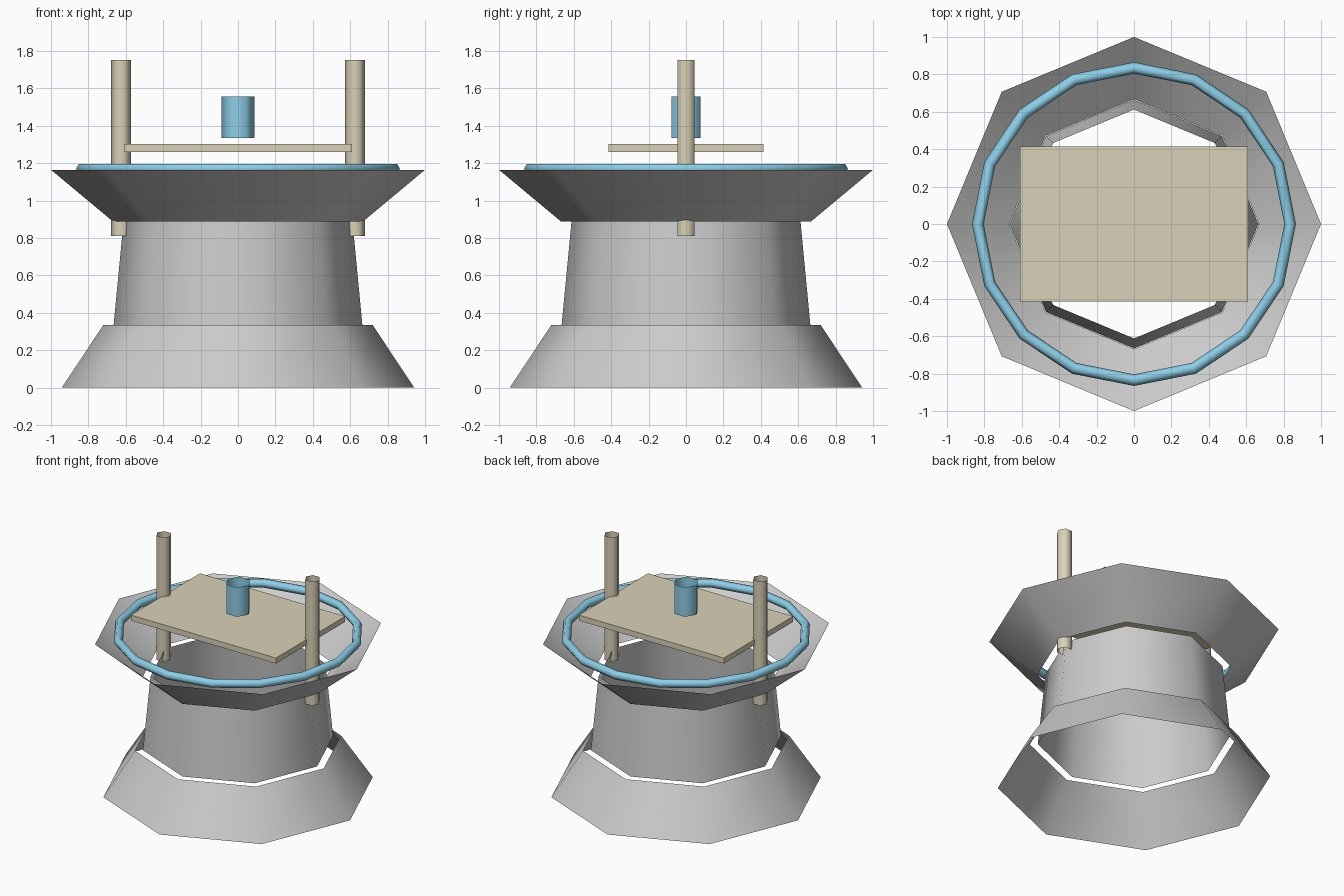
import bpy, bmesh
from math import cos, sin, pi

if "Cube" in bpy.data.objects:
    bpy.data.objects.remove(bpy.data.objects["Cube"])


def material(name, rgb):
    m = bpy.data.materials.new(name)
    m.diffuse_color = (*rgb, 1)
    m.use_nodes = True
    m.node_tree.nodes["Principled BSDF"].inputs["Base Color"].default_value = m.diffuse_color
    return m


wood = material("pale_wood", (0.70, 0.64, 0.48))
blue = material("light_blue", (0.27, 0.62, 0.80))


def finish(name, bm, mat=None, smooth=True):
    mesh = bpy.data.meshes.new(name)
    bm.to_mesh(mesh)
    bm.free()
    for p in mesh.polygons:
        p.use_smooth = smooth
    if mat:
        mesh.materials.append(mat)
    ob = bpy.data.objects.new(name, mesh)
    bpy.context.collection.objects.link(ob)
    return ob


def tube(name, sides, r0, z0, r1, z1, x=0.0, mat=None):
    """Open-ended tapered shell with a corner on the x axis."""
    bm = bmesh.new()
    rings = [[bm.verts.new((x + r * cos(2 * pi * i / sides),
                            r * sin(2 * pi * i / sides), z))
              for i in range(sides)] for r, z in ((r0, z0), (r1, z1))]
    for i in range(sides):
        j = (i + 1) % sides
        bm.faces.new((rings[0][i], rings[0][j], rings[1][j], rings[1][i]))
    return finish(name, bm, mat)


def torus(name, radius, thick, z, major, minor, mat):
    bm = bmesh.new()
    grid = []
    for i in range(major):
        a = 2 * pi * i / major
        row = []
        for k in range(minor):
            b = 2 * pi * k / minor
            r = radius + thick * cos(b)
            row.append(bm.verts.new((r * cos(a), r * sin(a), z + thick * sin(b))))
        grid.append(row)
    for i in range(major):
        n = (i + 1) % major
        for k in range(minor):
            m = (k + 1) % minor
            bm.faces.new((grid[i][k], grid[n][k], grid[n][m], grid[i][m]))
    return finish(name, bm, mat)


# Stone well: three separate open shells
tube("base_skirt", 8, 0.942, 0.0, 0.72, 0.335)
tube("well_wall", 8, 0.665, 0.335, 0.612, 0.89)
tube("flared_rim", 8, 0.668, 0.888, 1.0, 1.165)

# Water-coloured ring on the rim
torus("rim_ring", 0.835, 0.031, 1.17, 16, 6, blue)

# Posts on both sides
for side, x in (("left", -0.625), ("right", 0.625)):
    tube(side + "_post", 6, 0.054, 0.81, 0.054, 1.753, x, wood)

# Cover board between the posts
bm = bmesh.new()
bmesh.ops.create_cube(bm, size=1)
for v in bm.verts:
    v.co = (v.co.x * 1.22, v.co.y * 0.83, v.co.z * 0.042 + 1.282)
finish("cover_board", bm, wood, smooth=False)

# Hanging bucket
tube("bucket", 6, 0.089, 1.335, 0.089, 1.558, 0, blue)
